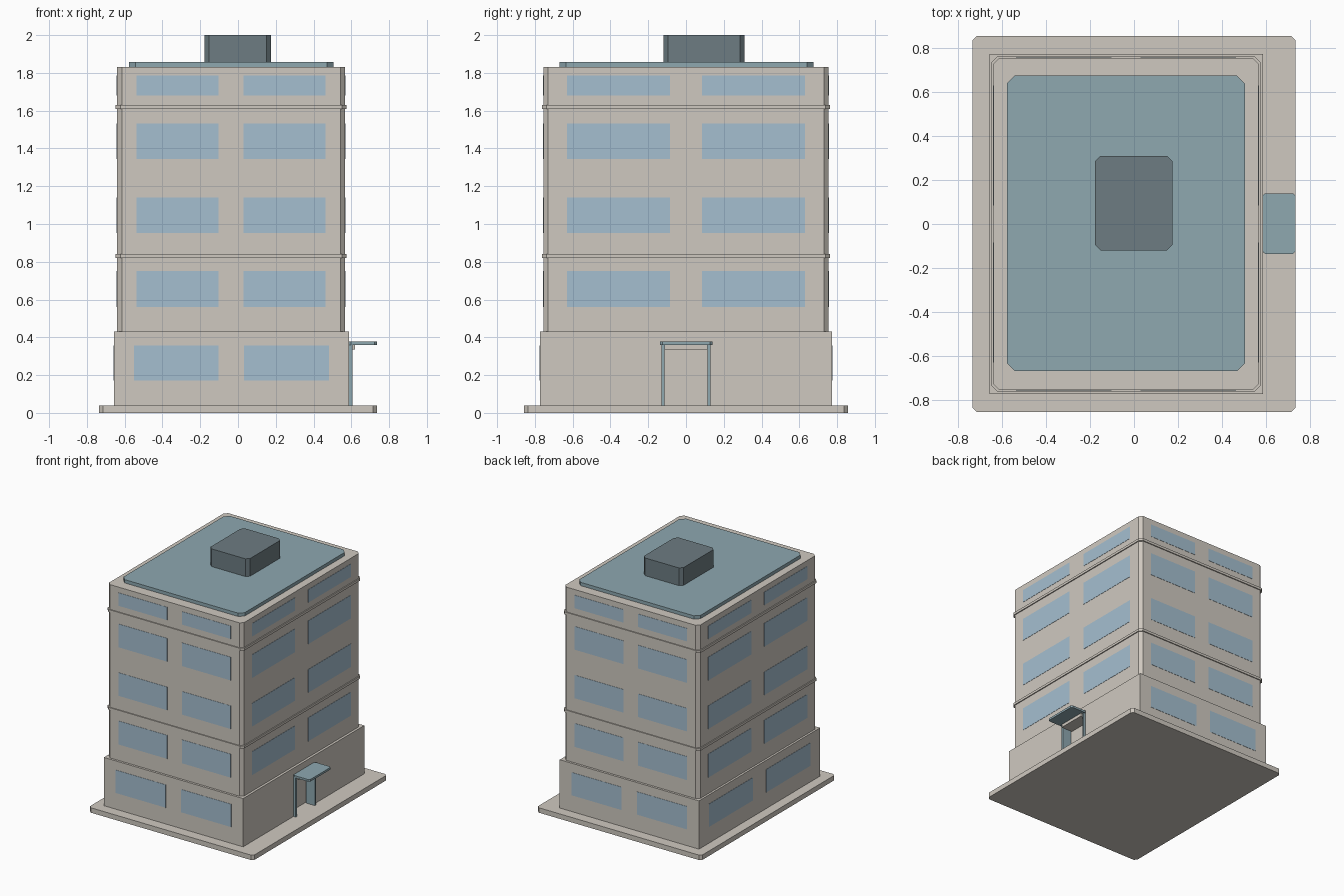
import bpy
import bmesh

old = bpy.data.objects.get("Cube")
if old:
    bpy.data.objects.remove(old, do_unlink=True)


def material(name, rgb):
    """Flat material from an 8-bit display colour."""
    linear = [((c / 255 + 0.055) / 1.055) ** 2.4 for c in rgb] + [1.0]
    mat = bpy.data.materials.new(name)
    mat.use_nodes = True
    mat.diffuse_color = linear
    mat.node_tree.nodes["Principled BSDF"].inputs["Base Color"].default_value = linear
    return mat


stone = material("warm_stone", (207, 201, 192))
glass = material("pale_blue_glass", (165, 191, 208))
teal = material("grey_teal", (142, 168, 176))
slate = material("dark_slate", (109, 124, 130))


def block(name, mat, x, y, z, chamfer=0.0):
    """Box between the given ranges, with its upright corners cut off."""
    (x0, x1), (y0, y1), (z0, z1), c = x, y, z, chamfer
    if c:
        plan = [(x0 + c, y0), (x1 - c, y0), (x1, y0 + c), (x1, y1 - c),
                (x1 - c, y1), (x0 + c, y1), (x0, y1 - c), (x0, y0 + c)]
    else:
        plan = [(x0, y0), (x1, y0), (x1, y1), (x0, y1)]
    bm = bmesh.new()
    base = bm.faces.new([bm.verts.new((px, py, z0)) for px, py in plan])
    top = bmesh.ops.extrude_face_region(bm, geom=[base])["geom"]
    bmesh.ops.translate(bm, vec=(0, 0, z1 - z0),
                        verts=[v for v in top if isinstance(v, bmesh.types.BMVert)])
    bmesh.ops.recalc_face_normals(bm, faces=bm.faces)
    mesh = bpy.data.meshes.new(name)
    bm.to_mesh(mesh)
    bm.free()
    mesh.materials.append(mat)
    obj = bpy.data.objects.new(name, mesh)
    bpy.context.collection.objects.link(obj)
    return obj


# Ground slab, podium and tower
tower_x, tower_y = (-0.64, 0.567), (-0.755, 0.755)
podium_x, podium_y = (-0.657, 0.587), (-0.773, 0.773)
block("ground_slab", stone, (-0.735, 0.735), (-0.857, 0.857), (0, 0.04), 0.02)
podium = block("podium", stone, podium_x, podium_y, (0.04, 0.43))
block("tower", stone, tower_x, tower_y, (0.43, 1.83), 0.025)

# Thin ledges round the tower
for name, z in (("lower_ledge", 0.83), ("upper_ledge", 1.62)):
    block(name, stone, (tower_x[0] - 0.008, tower_x[1] + 0.008),
          (tower_y[0] - 0.008, tower_y[1] + 0.008), (z - 0.01, z + 0.01), 0.025)

# Roof
block("roof_plate", teal, (-0.578, 0.505), (-0.67, 0.675), (1.83, 1.857), 0.035)
block("roof_plant_room", slate, (-0.178, 0.175), (-0.12, 0.31), (1.857, 2.0), 0.025)

# Doorway recess cut into the podium
cutter = block("doorway_cutter", stone, (0.52, 0.7), (-0.13, 0.13), (0, 0.335))
cutter.hide_render = True
cut = podium.modifiers.new("doorway", "BOOLEAN")
cut.operation = "DIFFERENCE"
cut.solver = "EXACT"
cut.object = cutter
bpy.context.view_layer.objects.active = podium
bpy.ops.object.modifier_apply(modifier=cut.name)
bpy.data.objects.remove(cutter, do_unlink=True)

# Entrance frame and canopy
for side, y in (("right", (-0.13, -0.113)), ("left", (0.113, 0.13))):
    block("door_post_" + side, teal, (0.53, 0.607), y, (0.04, 0.36))
block("door_lintel", stone, (0.58, 0.62), (-0.113, 0.113), (0.335, 0.36))
block("canopy", teal, (0.585, 0.735), (-0.137, 0.14), (0.36, 0.377), 0.012)


# Window plates: each wall is split into two panes either side of its centre
THICK = 0.002


def windows(name, walls, x, y, z, half_gap, width):
    mid = (x[0] + x[1]) / 2
    for wall in walls:
        for s in (-1, 1):
            on_end = wall in ("front", "back")
            gap, wide = (half_gap[0], width[0]) if on_end else (half_gap[1], width[1])
            centre = mid if on_end else 0
            span = sorted((centre + s * gap, centre + s * (gap + wide)))
            label = f"{name}_{wall}_window"
            if wall == "front":
                block(label, glass, span, (y[0] - THICK, y[0]), z)
            elif wall == "back":
                block(label, glass, span, (y[1], y[1] + THICK), z)
            elif wall == "left":
                block(label, glass, (x[1], x[1] + THICK), span, z)
            else:
                block(label, glass, (x[0] - THICK, x[0]), span, z)


windows("podium", ("front", "back", "right"), podium_x, podium_y,
        (0.172, 0.357), (0.068, 0.085), (0.448, 0.56))
for floor, z in enumerate(((0.56, 0.75), (0.953, 1.14), (1.345, 1.533), (1.68, 1.785))):
    windows(f"floor_{floor + 1}", ("front", "back", "left", "right"), tower_x, tower_y,
            z, (0.066, 0.084), (0.435, 0.547))
